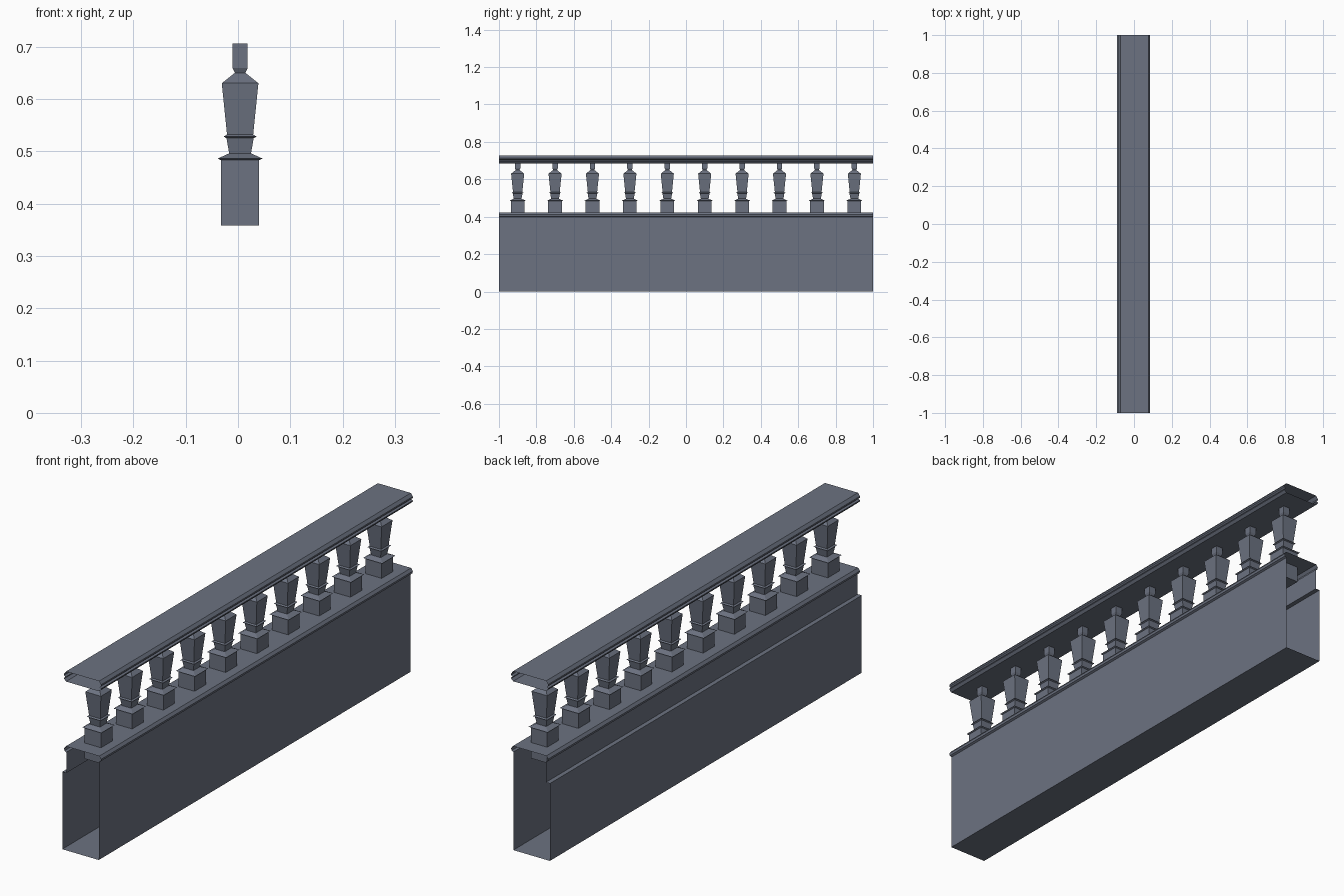
import bpy, bmesh

if "Cube" in bpy.data.objects:
    bpy.data.objects.remove(bpy.data.objects["Cube"])

stone = bpy.data.materials.new("blue_grey_stone")
stone.diffuse_color = (0.15, 0.17, 0.22, 1)
stone.use_nodes = True
stone.node_tree.nodes["Principled BSDF"].inputs["Base Color"].default_value = stone.diffuse_color


def finish(name, bm):
    bmesh.ops.recalc_face_normals(bm, faces=bm.faces)
    mesh = bpy.data.meshes.new(name)
    bm.to_mesh(mesh)
    bm.free()
    mesh.materials.append(stone)
    ob = bpy.data.objects.new(name, mesh)
    bpy.context.collection.objects.link(ob)
    return ob


def open_extrusion(name, profile):
    """Closed x/z outline swept along y, ends left open; outline runs counter-clockwise."""
    bm = bmesh.new()
    a = [bm.verts.new((x, -1, z)) for x, z in profile]
    b = [bm.verts.new((x, 1, z)) for x, z in profile]
    n = len(profile)
    for i in range(n):
        j = (i + 1) % n
        bm.faces.new((a[i], a[j], b[j], b[i]))
    return finish(name, bm)


def square_turning(name, profile, x, y):
    """Stack of square rings given as (half width, z)."""
    bm = bmesh.new()
    rings = [[bm.verts.new((x + sx * r, y + sy * r, z))
              for sx, sy in ((-1, -1), (1, -1), (1, 1), (-1, 1))] for r, z in profile]
    for lo, hi in zip(rings, rings[1:]):
        for i in range(4):
            j = (i + 1) % 4
            bm.faces.new((lo[i], lo[j], hi[j], hi[i]))
    bm.faces.new(rings[0][::-1])
    bm.faces.new(rings[-1])
    return finish(name, bm)


# Hollow plinth: flat right wall, ledge on the left, moulded cap
open_extrusion("plinth", [
    (-0.089, 0), (0.075, 0), (0.075, 0.398), (0.083, 0.402), (0.085, 0.411),
    (0.077, 0.422), (-0.073, 0.422), (-0.081, 0.411), (-0.079, 0.402),
    (-0.071, 0.398), (-0.071, 0.314), (-0.089, 0.314)])

# Handrail: two lips with a groove between them
half = [(0.074, 0.685), (0.083, 0.694), (0.083, 0.698), (0.076, 0.702),
        (0.083, 0.708), (0.083, 0.714), (0.074, 0.726)]
cx = 0.002
open_extrusion("handrail", [(cx + x, z) for x, z in half] +
               [(cx - x, z) for x, z in reversed(half)])

# Ten square balusters
shape = [(0.0365, 0.358), (0.0365, 0.483), (0.043, 0.486), (0.021, 0.496),
         (0.021, 0.497), (0.026, 0.525), (0.0315, 0.528), (0.025, 0.532),
         (0.035, 0.63), (0.010, 0.65), (0.0145, 0.659), (0.0145, 0.706)]
for i in range(10):
    square_turning(f"baluster_{i + 1}", shape, 0.004, -0.9 + 0.2 * i)
